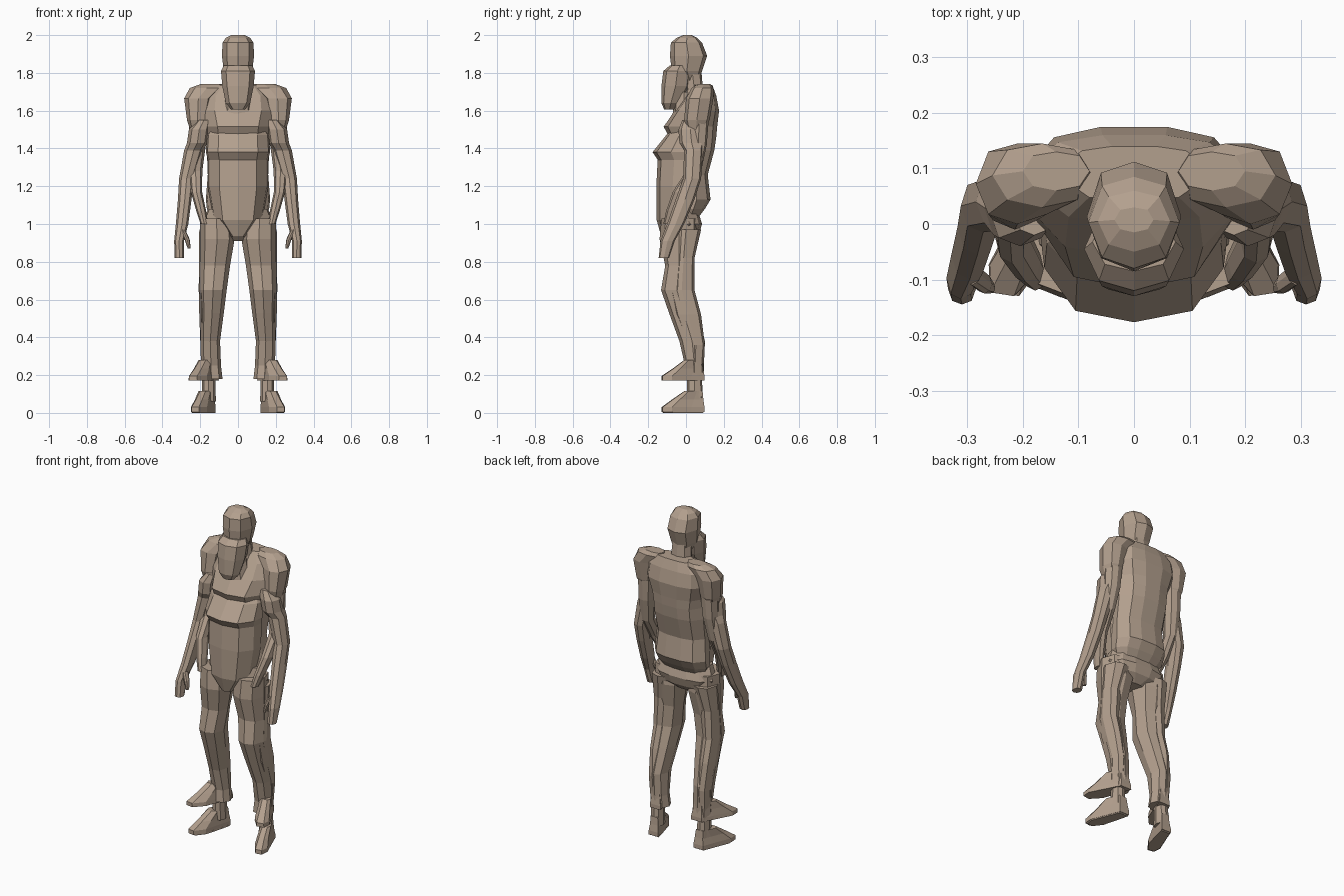
import bpy, bmesh

clay = bpy.data.materials.new("warm clay")
clay.diffuse_color = (0.45, 0.35, 0.27, 1)

# Cross-sections: x as a fraction of half width, y from front (0) to back (1)
BODY = [(0, 0), (.62, .08), (.95, .38), (1, .65), (.72, .92), (.3, 1),
        (-.3, 1), (-.72, .92), (-1, .65), (-.95, .38), (-.62, .08)]
LIMB = [(0, 0), (.7, .12), (1, .5), (.7, .9), (0, 1), (-.7, .9), (-1, .5), (-.7, .12)]
FOOT = [(-.35, 0), (.55, .03), (1, .25), (.8, .7), (.7, 1), (-.7, 1), (-.8, .7), (-.9, .25)]


def loft(name, shape, rings, mirror=False, skew=0):
    """Skin rings of (centre x, z, half width, front y, back y)."""
    bm = bmesh.new()
    loops = []
    for cx, z, hw, f, b in rings:
        loop = []
        for u, v in shape:
            y = f + v * (b - f)
            loop.append(bm.verts.new((cx + u * hw + skew * (b - y), y, z)))
        loops.append(loop)
    n = len(shape)
    for lo, hi in zip(loops, loops[1:]):
        for i in range(n):
            j = (i + 1) % n
            bm.faces.new((lo[i], lo[j], hi[j], hi[i]))
    bm.faces.new(loops[0])
    bm.faces.new(loops[-1])
    bmesh.ops.recalc_face_normals(bm, faces=bm.faces)
    mesh = bpy.data.meshes.new(name)
    bm.to_mesh(mesh)
    bm.free()
    mesh.materials.append(clay)
    obj = bpy.data.objects.new(name, mesh)
    bpy.context.collection.objects.link(obj)
    if mirror:
        obj.modifiers.new("mirror", 'MIRROR').use_axis[0] = True
    return obj


# Rear head and neck
loft("rear_head", LIMB, [
    (0, 1.76, .05, -.03, .07), (0, 1.81, .075, -.075, .085),
    (0, 1.89, .085, -.085, .112), (0, 1.96, .082, -.08, .085),
    (0, 1.985, .065, -.05, .06), (0, 2.0, .035, -.015, .03)])
loft("rear_neck", LIMB, [(0, 1.64, .085, -.03, .11), (0, 1.71, .065, 0, .09),
                         (0, 1.83, .055, -.02, .08)])

# Front head, tapering to the chin
loft("front_head", LIMB, [
    (0, 1.605, .035, -.115, -.06), (0, 1.64, .065, -.13, -.03),
    (0, 1.73, .083, -.13, .02), (0, 1.81, .09, -.12, .03),
    (0, 1.84, .075, -.085, .02)])
loft("front_neck", LIMB, [(0, 1.48, .1, -.08, .06), (0, 1.7, .06, -.06, .04)])

# Rear torso, with hem and curved back
loft("rear_torso", BODY, [
    (0, 1.04, .14, -.06, .07), (0, 1.08, .165, -.07, .1), (0, 1.13, .17, -.08, .13),
    (0, 1.26, .16, -.08, .115), (0, 1.39, .165, -.08, .15),
    (0, 1.46, .165, -.09, .16), (0, 1.515, .175, -.118, .165),
    (0, 1.6, .2, -.06, .175), (0, 1.68, .19, 0, .16), (0, 1.735, .13, .04, .14)])

# Front torso, with chest ledge and pointed hem
loft("front_torso", BODY, [
    (0, .93, .04, -.13, .02), (0, 1.02, .13, -.155, .06),
    (0, 1.2, .16, -.157, .07), (0, 1.34, .16, -.15, .08),
    (0, 1.38, .17, -.177, .08), (0, 1.47, .165, -.105, .08),
    (0, 1.54, .12, -.05, .06)])
loft("pelvis", BODY, [
    (0, .91, .06, -.06, .03), (0, .95, .16, -.1, .07),
    (0, 1.0, .19, -.11, .085), (0, 1.08, .16, -.1, .06)])

# Shoulder masses
loft("shoulder", LIMB, [
    (.215, 1.49, .035, .01, .09), (.215, 1.55, .055, -.01, .125),
    (.21, 1.665, .075, .0, .145), (.165, 1.72, .09, .03, .145),
    (.14, 1.74, .06, .06, .13)], mirror=True)

# Outer arms, hanging forward
loft("outer_arm", LIMB, [
    (.31, .82, .025, -.145, -.09), (.312, .91, .026, -.135, -.06),
    (.296, 1.0, .033, -.1, -.01), (.282, 1.13, .036, -.055, .045),
    (.272, 1.24, .04, -.015, .08), (.235, 1.39, .05, -.01, .09),
    (.215, 1.43, .055, -.035, .095), (.205, 1.5, .055, -.04, .085),
    (.18, 1.55, .035, -.02, .06)], mirror=True)
loft("thumb", LIMB, [
    (.258, .87, .008, -.125, -.105), (.27, .92, .014, -.125, -.09),
    (.292, .97, .012, -.11, -.07)], mirror=True)

# Inner arms, bent towards the hips
loft("inner_arm", LIMB, [
    (.178, 1.0, .02, -.12, -.06), (.195, 1.07, .026, -.105, -.03),
    (.22, 1.17, .03, -.07, .02), (.225, 1.28, .036, 0, .08),
    (.215, 1.42, .045, .02, .11), (.21, 1.55, .05, .02, .12)], mirror=True)

# Front legs, with forward knees and trouser cuffs
loft("front_leg", LIMB, [
    (.14, .18, .058, -.01, .095), (.143, .25, .053, -.005, .095),
    (.147, .38, .052, -.035, .1), (.137, .53, .062, -.09, .065),
    (.132, .65, .072, -.132, .035), (.122, .78, .08, -.11, .035),
    (.11, .92, .092, -.14, .065), (.115, 1.03, .085, -.13, .06)], mirror=True)

# Rear legs, with straighter outer line and bare ankles
loft("rear_leg", LIMB, [
    (.155, .06, .038, .005, .09), (.155, .17, .035, .005, .085),
    (.157, .36, .042, .005, .1), (.167, .52, .038, -.06, .08),
    (.165, .65, .043, -.09, .045), (.155, .82, .052, -.07, .045),
    (.135, .97, .07, -.08, .08)], mirror=True)

# Splayed feet: lower pair on the ground, upper pair beneath the cuffs
loft("lower_foot", FOOT, [
    (.15, .005, .045, -.13, .098), (.15, .03, .045, -.13, .098),
    (.15, .07, .038, -.075, .092), (.152, .115, .034, -.01, .088)],
    mirror=True, skew=.32)
loft("upper_foot", FOOT, [
    (.138, .172, .052, -.13, .098), (.138, .195, .05, -.13, .098),
    (.14, .235, .042, -.07, .092), (.142, .28, .036, -.01, .088)],
    mirror=True, skew=.42)

# Ground soles
loft("lower_sole", FOOT, [
    (.15, 0, .043, -.12, .09), (.15, .008, .045, -.128, .097)],
    mirror=True, skew=.32)
